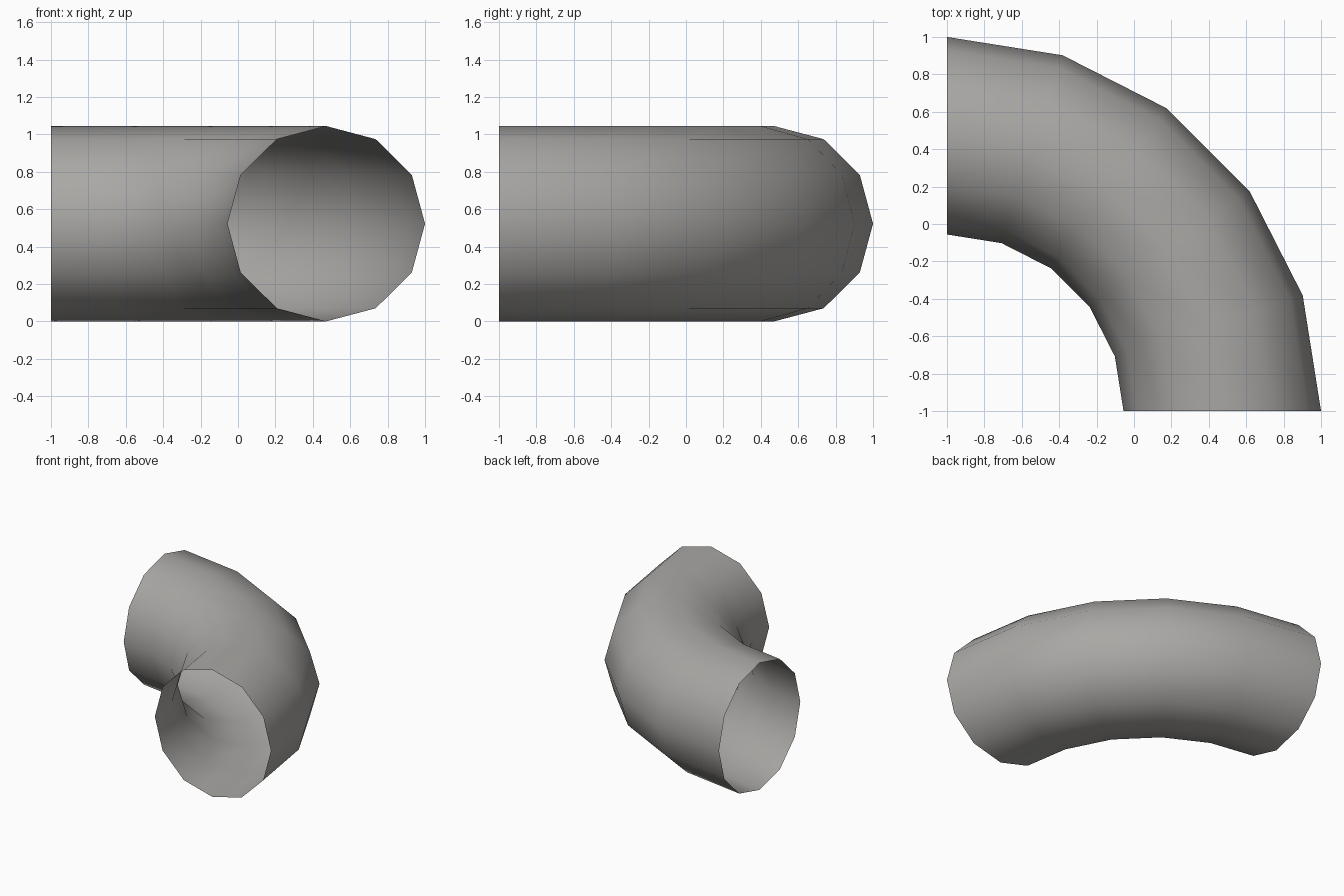
import bpy, bmesh
from math import cos, sin, pi

if "Cube" in bpy.data.objects:
    bpy.data.objects.remove(bpy.data.objects["Cube"])

SIDES, STEPS = 12, 5           # sides of the tube, segments of the quarter bend
BEND_R = 1.472                 # bend centreline radius about (-1, -1)
RX, RZ = 0.528, 0.522          # cross-section radii

# one plain grey
grey = bpy.data.materials.new("warm grey")
grey.diffuse_color = (0.40, 0.39, 0.375, 1)
grey.use_nodes = True
grey.node_tree.nodes["Principled BSDF"].inputs["Base Color"].default_value = grey.diffuse_color

# rings swept through a quarter turn
bm = bmesh.new()
rings = []
for i in range(STEPS + 1):
    a = pi / 2 * i / STEPS
    ring = []
    for j in range(SIDES):
        t = 2 * pi * j / SIDES
        r = BEND_R + RX * cos(t)
        ring.append(bm.verts.new((-1 + r * cos(a), -1 + r * sin(a), RZ + RZ * sin(t))))
    rings.append(ring)

# open-ended smooth wall
for r0, r1 in zip(rings, rings[1:]):
    for j in range(SIDES):
        k = (j + 1) % SIDES
        f = bm.faces.new((r0[j], r1[j], r1[k], r0[k]))
        f.smooth = True
bm.normal_update()
f = bm.faces[:][0] if not bm.faces.ensure_lookup_table() else None
if f.normal.x < 0:             # outermost face must point outwards
    bmesh.ops.reverse_faces(bm, faces=bm.faces[:])

mesh = bpy.data.meshes.new("pipe_elbow")
bm.to_mesh(mesh)
bm.free()
mesh.materials.append(grey)
bpy.context.collection.objects.link(bpy.data.objects.new("pipe_elbow", mesh))
